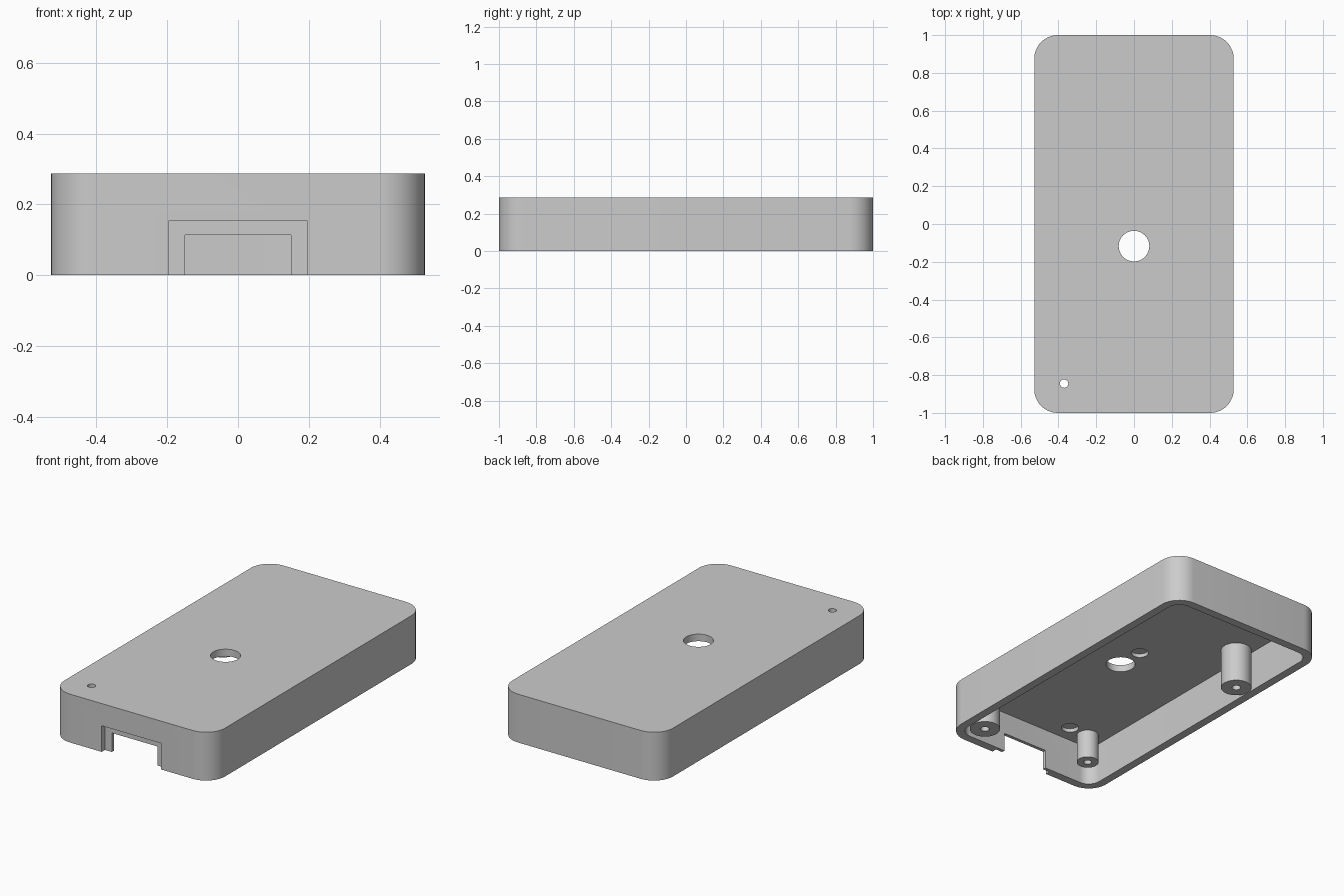
import bpy, bmesh
from math import cos, sin, pi, radians

cube = bpy.data.objects.get("Cube")
if cube:
    bpy.data.objects.remove(cube, do_unlink=True)

HALF_X, HALF_Y, HEIGHT = 0.528, 1.0, 0.287
WALL, CEILING, RADIUS = 0.05, 0.245, 0.125

grey = bpy.data.materials.new("matte grey plastic")
grey.use_nodes = True
COLOUR = (0.6, 0.6, 0.6, 1)
grey.diffuse_color = COLOUR
grey.node_tree.nodes["Principled BSDF"].inputs["Base Color"].default_value = COLOUR


def finish(name, bm):
    bmesh.ops.recalc_face_normals(bm, faces=bm.faces)
    mesh = bpy.data.meshes.new(name)
    bm.to_mesh(mesh)
    bm.free()
    obj = bpy.data.objects.new(name, mesh)
    obj.data.materials.append(grey)
    bpy.context.collection.objects.link(obj)
    return obj


def activate(obj):
    bpy.ops.object.select_all(action='DESELECT')
    obj.select_set(True)
    bpy.context.view_layer.objects.active = obj


def prism(name, outline, low, high):
    """Extrude a flat outline from low to high."""
    bm = bmesh.new()
    face = bm.faces.new([bm.verts.new((x, y, low)) for x, y in outline])
    result = bmesh.ops.extrude_face_region(bm, geom=[face])
    verts = [v for v in result["geom"] if isinstance(v, bmesh.types.BMVert)]
    bmesh.ops.translate(bm, verts=verts, vec=(0, 0, high - low))
    return finish(name, bm)


def rounded(hx, hy, r, steps=12):
    points = []
    for i, (sx, sy) in enumerate([(1, 1), (-1, 1), (-1, -1), (1, -1)]):
        for k in range(steps + 1):
            a = (i + k / steps) * pi / 2
            points.append((sx * (hx - r) + r * cos(a), sy * (hy - r) + r * sin(a)))
    return points


def circle(x, y, r, n=48):
    return [(x + r * cos(2 * pi * k / n), y + r * sin(2 * pi * k / n)) for k in range(n)]


def rectangle(hx, y0, y1):
    return [(-hx, y0), (hx, y0), (hx, y1), (-hx, y1)]


def cut(target, outline, low, high):
    cutter = prism("cutter", outline, low, high)
    cutter.hide_render = True
    activate(target)
    mod = target.modifiers.new("cut", 'BOOLEAN')
    mod.operation, mod.solver, mod.object = 'DIFFERENCE', 'EXACT', cutter
    bpy.ops.object.modifier_apply(modifier=mod.name)
    bpy.data.objects.remove(cutter, do_unlink=True)


def smooth(obj):
    activate(obj)
    bpy.ops.object.shade_smooth_by_angle(angle=radians(30))


# Hollow cover, open underneath
shell = prism("cover_shell", rounded(HALF_X, HALF_Y, RADIUS), 0, HEIGHT)
cut(shell, rounded(HALF_X - WALL, HALF_Y - WALL, RADIUS - WALL), -0.1, CEILING)

# Stepped cable opening in the front wall
cut(shell, rectangle(0.195, -1.1, -0.97), -0.1, 0.155)
cut(shell, rectangle(0.15, -1.1, -0.9), -0.1, 0.113)

# Through holes in the top, then shallow round pockets in the ceiling
SMALL = (-0.37, -0.845)
cut(shell, circle(0, -0.117, 0.081), 0.2, 0.4)
cut(shell, circle(*SMALL, 0.022), 0.2, 0.4)
for x, y in [(0, 0.05), (-0.24, -0.843)]:
    cut(shell, circle(x, y, 0.048), 0.2, CEILING + 0.022)
smooth(shell)

# Screw posts with blind pilot holes
for name, x, y in [("front_screw_post", 0.385, -0.84), ("rear_screw_post", -0.395, 0.42)]:
    post = prism(name, circle(x, y, 0.085), 0.004, CEILING + 0.003)
    cut(post, circle(x, y, 0.024), -0.1, 0.2)
    smooth(post)

# Short tube below the small through hole
tube = prism("indicator_tube", circle(*SMALL, 0.061), 0.072, CEILING + 0.003)
cut(tube, circle(*SMALL, 0.022), 0, 0.4)
smooth(tube)
